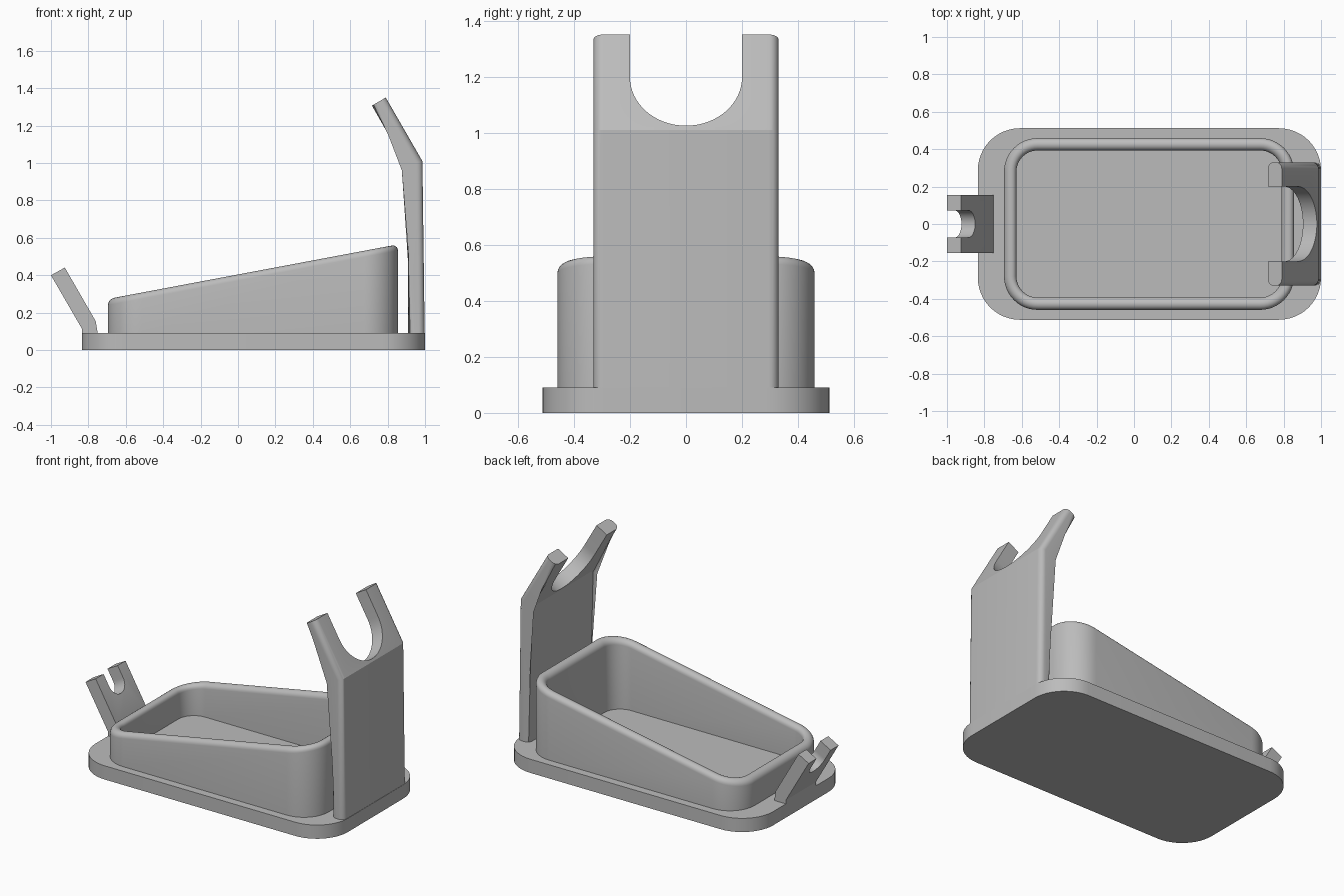
import bpy, bmesh, math
from mathutils import Vector

if "Cube" in bpy.data.objects:
    bpy.data.objects.remove(bpy.data.objects["Cube"], do_unlink=True)

GREY = (0.5, 0.5, 0.5, 1)
grey = bpy.data.materials.new("plain grey")
grey.use_nodes = True
grey.diffuse_color = GREY
grey.node_tree.nodes["Principled BSDF"].inputs["Base Color"].default_value = GREY


def make_object(name, bm):
    bmesh.ops.recalc_face_normals(bm, faces=bm.faces)
    mesh = bpy.data.meshes.new(name)
    bm.to_mesh(mesh)
    bm.free()
    mesh.materials.append(grey)
    obj = bpy.data.objects.new(name, mesh)
    bpy.context.collection.objects.link(obj)
    return obj


def activate(obj):
    bpy.ops.object.select_all(action='DESELECT')
    obj.select_set(True)
    bpy.context.view_layer.objects.active = obj


def smooth(obj):
    activate(obj)
    bpy.ops.object.shade_smooth_by_angle(angle=math.radians(25))


def rounded_rect(cx, half_x, half_y, radius, steps=12):
    """Outline of a rounded rectangle as (x, y) points."""
    pts = []
    for q, (sx, sy) in enumerate([(1, 1), (-1, 1), (-1, -1), (1, -1)]):
        for i in range(steps + 1):
            a = math.pi / 2 * (q + i / steps)
            pts.append((cx + sx * (half_x - radius) + radius * math.cos(a),
                        sy * (half_y - radius) + radius * math.sin(a)))
    return pts


def bridge(bm, a, b):
    n = len(a)
    for i in range(n):
        j = (i + 1) % n
        bm.faces.new((a[i], a[j], b[j], b[i]))


def prism(bm, points, offset):
    """Solid from a planar outline swept by an offset."""
    a = [bm.verts.new(p) for p in points]
    b = [bm.verts.new(Vector(p) + Vector(offset)) for p in points]
    bm.faces.new(a)
    bm.faces.new(b[::-1])
    bridge(bm, a, b)


# Base slab
bm = bmesh.new()
prism(bm, [(x, y, 0) for x, y in rounded_rect(0.0825, 0.9175, 0.512, 0.225)], (0, 0, 0.09))
smooth(make_object("base", bm))

# Sloped tray wall with a rounded rim; the base is its floor
WALL, FLOOR = 0.066, 0.09
half = WALL / 2
section = [(0, None)]
for i in range(11):
    a = math.pi * i / 10
    section.append((half - half * math.cos(a), half * math.sin(a) - half))
section.append((WALL, None))
bm = bmesh.new()
loops = []
for inset, drop in section:
    outline = rounded_rect(0.08, 0.775 - inset, 0.459 - inset, 0.18 - inset)
    loops.append([bm.verts.new((x, y, FLOOR if drop is None
                                else 0.28 + 0.188 * (x + 0.66) + drop))
                  for x, y in outline])
for k, loop in enumerate(loops):
    bridge(bm, loop, loops[(k + 1) % len(loops)])
smooth(make_object("tray_wall", bm))


def bent_plate(name, profile, half_y, round_edges):
    """Plate from an (x, z) profile; the first edge is the foot, the fourth the tip."""
    bm = bmesh.new()
    prism(bm, [(x, -half_y, z) for x, z in profile], (0, 2 * half_y, 0))
    if round_edges:
        foot, top = profile[0][1], (profile[3][1], profile[4][1])

        def is_long(e):
            u, v = (w.co for w in e.verts)
            if abs(u.y - v.y) > 0.01:
                return False
            at_foot = max(u.z, v.z) < foot + 0.01
            at_tip = min(u.z, v.z) > min(top) - 0.01
            return not (at_foot or at_tip)

        bmesh.ops.bevel(bm, geom=[e for e in bm.edges if is_long(e)], offset=round_edges,
                        segments=6, profile=0.5, affect='EDGES')
    return make_object(name, bm)


def cut_notch(plate, bend, along, radius, depth):
    """Open U notch through the leaning part, square to its face."""
    up = Vector((-0.5, 0, 0.866))
    out = Vector((0.866, 0, 0.5))
    side = Vector((0, 1, 0))
    centre = Vector((bend[0], 0, bend[1])) + up * along - out * (depth + 0.04)
    pts = [centre + side * radius * math.cos(a) + up * radius * math.sin(a)
           for a in (math.pi + math.pi * i / 32 for i in range(33))]
    pts += [centre + side * s * radius + up * 0.6 for s in (1, -1)]
    bm = bmesh.new()
    prism(bm, pts, out * (depth + 0.1))
    cutter = make_object("notch_cutter", bm)
    cutter.hide_render = True
    mod = plate.modifiers.new("notch", 'BOOLEAN')
    mod.operation = 'DIFFERENCE'
    mod.solver = 'EXACT'
    mod.object = cutter
    activate(plate)
    bpy.ops.object.modifier_apply(modifier=mod.name)
    bpy.data.objects.remove(cutter, do_unlink=True)
    smooth(plate)


# Tall support with rounded sides and a wide notch
tall = bent_plate("tall_support", [(0.91, 0.09), (0.998, 0.09), (0.986, 1.01),
                                   (0.79, 1.35), (0.716, 1.307), (0.91, 0.97)], 0.33, 0.034)
cut_notch(tall, (0.986, 1.01), 0.217, 0.2, 0.08)

# Short support with square sides and a narrow notch
short = bent_plate("short_support", [(-0.835, 0.09), (-0.75, 0.09), (-0.761, 0.155),
                                     (-0.926, 0.441), (-1.0, 0.4), (-0.835, 0.115)], 0.155, 0)
cut_notch(short, (-0.761, 0.155), 0.25, 0.073, 0.085)
